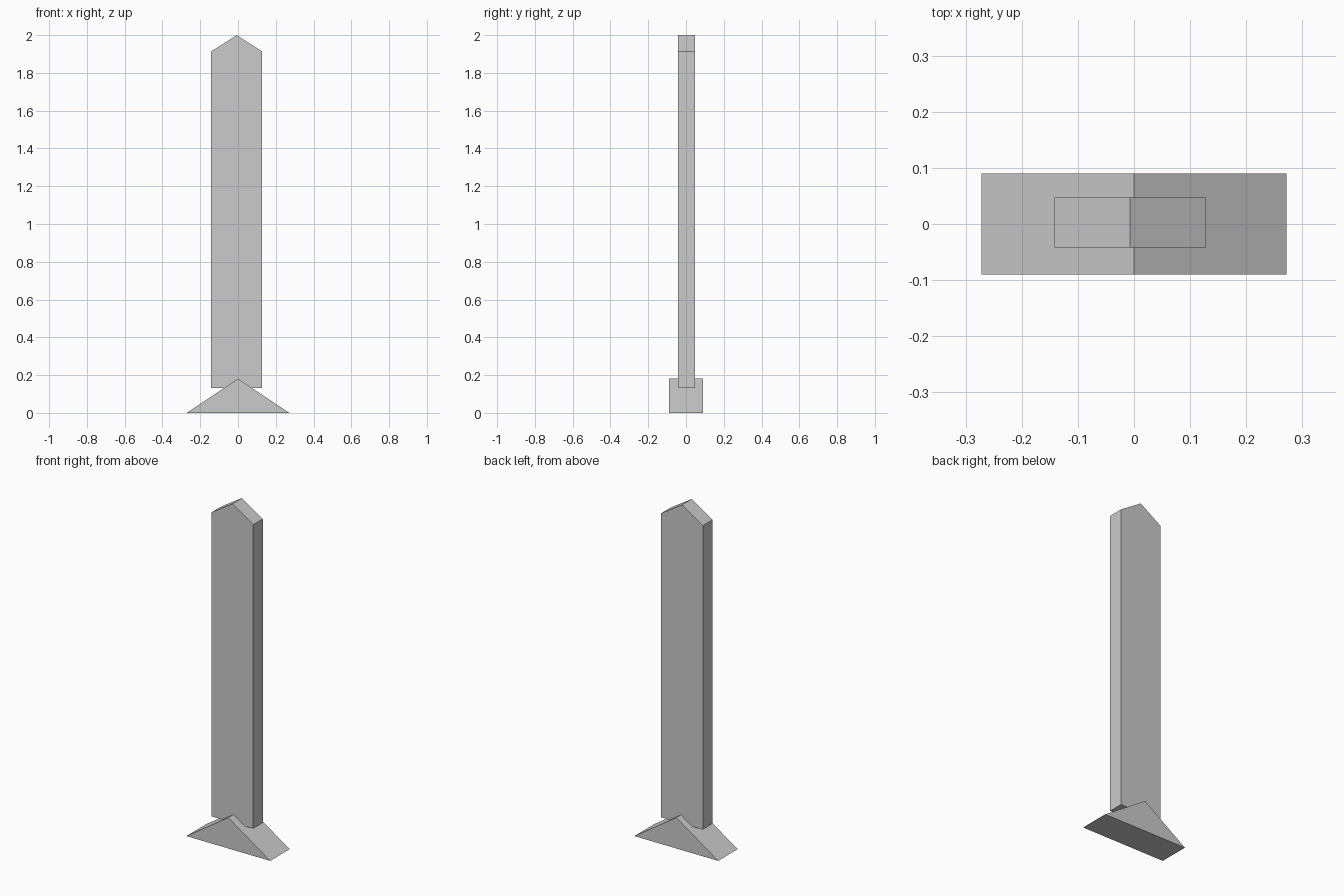
import bpy, bmesh

if "Cube" in bpy.data.objects:
    bpy.data.objects.remove(bpy.data.objects["Cube"])


def prism(name, profile, y0, y1):
    """Extrude an x-z outline from y0 to y1."""
    bm = bmesh.new()
    face = bm.faces.new([bm.verts.new((x, y0, z)) for x, z in profile])
    ext = bmesh.ops.extrude_face_region(bm, geom=[face], use_keep_orig=True)
    verts = [g for g in ext["geom"] if isinstance(g, bmesh.types.BMVert)]
    bmesh.ops.translate(bm, verts=verts, vec=(0, y1 - y0, 0))
    bmesh.ops.recalc_face_normals(bm, faces=bm.faces)
    mesh = bpy.data.meshes.new(name)
    bm.to_mesh(mesh)
    bm.free()
    obj = bpy.data.objects.new(name, mesh)
    bpy.context.collection.objects.link(obj)
    return obj


def gable(name, cx, half_width, z0, z1, y0, y1):
    """Triangular prism with its ridge along y."""
    return prism(name, [(cx - half_width, z0), (cx + half_width, z0), (cx, z1)], y0, y1)


CX, HALF = -0.007, 0.135       # post centre and half width
Y0, Y1 = -0.042, 0.047         # post depth
BOTTOM, EAVE = 0.132, 1.914

# Wedge-shaped foot
gable("foot", 0, 0.272, 0, 0.181, -0.09, 0.09)

# Upright post
prism("post", [(CX - HALF, BOTTOM), (CX + HALF, BOTTOM),
               (CX + HALF, EAVE), (CX - HALF, EAVE)], Y0, Y1)

# Pointed top
gable("post_cap", CX, HALF, EAVE, 2.0, Y0, Y1)
